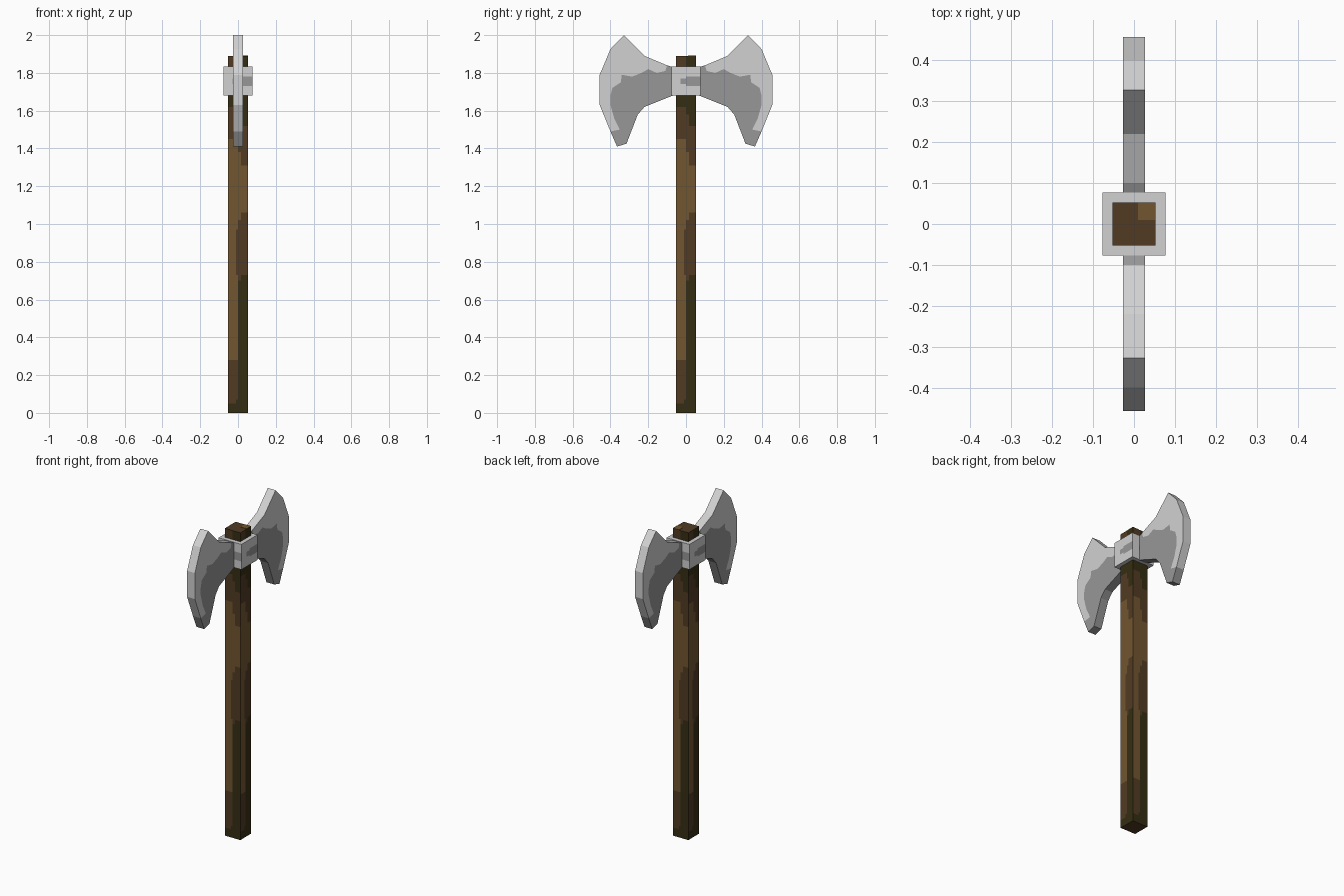
import bpy
import bmesh
from math import pi
from mathutils import Matrix

cube = bpy.data.objects.get("Cube")
if cube:
    bpy.data.objects.remove(cube, do_unlink=True)


def material(name, rgb):
    mat = bpy.data.materials.new(name)
    mat.use_nodes = True
    mat.diffuse_color = (*rgb, 1)
    mat.node_tree.nodes["Principled BSDF"].inputs["Base Color"].default_value = (*rgb, 1)
    return mat


STEEL, IRON, TAN, BROWN, DARK = range(5)
MATERIALS = [
    material("light steel", (0.64, 0.64, 0.64)),
    material("grey iron", (0.31, 0.31, 0.31)),
    material("tan wood", (0.165, 0.092, 0.029)),
    material("brown wood", (0.083, 0.044, 0.017)),
    material("dark wood", (0.036, 0.027, 0.006)),
]


def finish(bm, name):
    bmesh.ops.remove_doubles(bm, verts=bm.verts, dist=0.0001)
    bmesh.ops.recalc_face_normals(bm, faces=bm.faces)
    mesh = bpy.data.meshes.new(name)
    bm.to_mesh(mesh)
    bm.free()
    for mat in MATERIALS:
        mesh.materials.append(mat)
    obj = bpy.data.objects.new(name, mesh)
    bpy.context.collection.objects.link(obj)
    return obj


def banded_post(name, half, bottom, columns, cap):
    """Square post; each side is split into columns of (right edge, [(band top, colour)])."""
    bm = bmesh.new()
    levels = sorted({bottom} | {top for _, bands in columns for top, _ in bands})
    for side in range(4):
        turn = Matrix.Rotation(side * pi / 2, 4, "Z")
        left = -half
        for right, bands in columns:
            for low, high in zip(levels, levels[1:]):
                corners = [(left, low), (right, low), (right, high), (left, high)]
                face = bm.faces.new([bm.verts.new(turn @ Matrix.Translation((x, -half, z)).translation)
                                     for x, z in corners])
                face.material_index = next(c for top, c in bands if high <= top)
            left = right
    bmesh.ops.remove_doubles(bm, verts=bm.verts, dist=0.0001)
    rim = [e for e in bm.edges if e.is_boundary]
    for face in bmesh.ops.holes_fill(bm, edges=rim, sides=0)["faces"]:
        face.material_index = cap
    return finish(bm, name)


# Wooden handle with worn colour bands
banded_post("handle", 0.0525, 0, [
    (-0.01, [(0.05, DARK), (0.28, BROWN), (1.45, TAN), (1.62, BROWN), (1.7, DARK), (1.89, BROWN)]),
    (0.0, [(0.07, DARK), (0.28, BROWN), (0.73, TAN), (0.97, BROWN), (1.45, TAN),
           (1.62, BROWN), (1.7, DARK), (1.89, BROWN)]),
    (0.015, [(0.7, DARK), (1.02, BROWN), (1.38, TAN), (1.58, BROWN), (1.89, DARK)]),
    (0.0525, [(0.73, DARK), (1.06, BROWN), (1.31, TAN), (1.52, BROWN), (1.89, DARK)]),
], BROWN)

# Worn corner on the handle top
bm = bmesh.new()
bmesh.ops.create_cube(bm, size=1, matrix=Matrix.Translation((0.031, 0.031, 1.89))
                      @ Matrix.Diagonal((0.042, 0.042, 0.004, 1)))
for face in bm.faces:
    face.material_index = TAN
finish(bm, "handle_top_patch")

# Metal collar holding the blades
banded_post("collar", 0.0775, 1.68, [
    (-0.03, [(1.835, STEEL)]),
    (0.0, [(1.74, STEEL), (1.77, IRON), (1.835, STEEL)]),
    (0.0775, [(1.73, STEEL), (1.78, IRON), (1.835, STEEL)]),
], STEEL)

# Blade outline: bright cutting edge, dark underside, and the seam between them
BRIGHT = [(0.1, 1.84), (0.22, 1.89), (0.328, 2.0), (0.4, 1.926), (0.457, 1.79),
          (0.457, 1.63), (0.4, 1.49)]
UNDER = [(0.4, 1.49), (0.365, 1.41), (0.315, 1.425), (0.255, 1.58), (0.22, 1.62),
         (0.07, 1.68), (0.07, 1.83), (0.1, 1.84)]
SEAM = [(0.35, 1.5), (0.38, 1.56), (0.4, 1.63), (0.4, 1.68), (0.39, 1.72), (0.345, 1.75),
        (0.34, 1.79), (0.285, 1.78), (0.235, 1.8), (0.2, 1.82), (0.155, 1.8), (0.11, 1.81)]
THICK = 0.0265


def blade(name, sign):
    bm = bmesh.new()

    def add(points, colour):
        bm.faces.new([bm.verts.new(p) for p in points]).material_index = colour

    for x in (-THICK, THICK):
        add([(x, sign * y, z) for y, z in BRIGHT + SEAM], STEEL)
        add([(x, sign * y, z) for y, z in UNDER + SEAM[::-1]], IRON)
    for chain, colour in ((BRIGHT, STEEL), (UNDER, IRON)):
        for (y1, z1), (y2, z2) in zip(chain, chain[1:]):
            add([(-THICK, sign * y1, z1), (THICK, sign * y1, z1),
                 (THICK, sign * y2, z2), (-THICK, sign * y2, z2)], colour)
    finish(bm, name)


blade("front_blade", -1)
blade("back_blade", 1)
